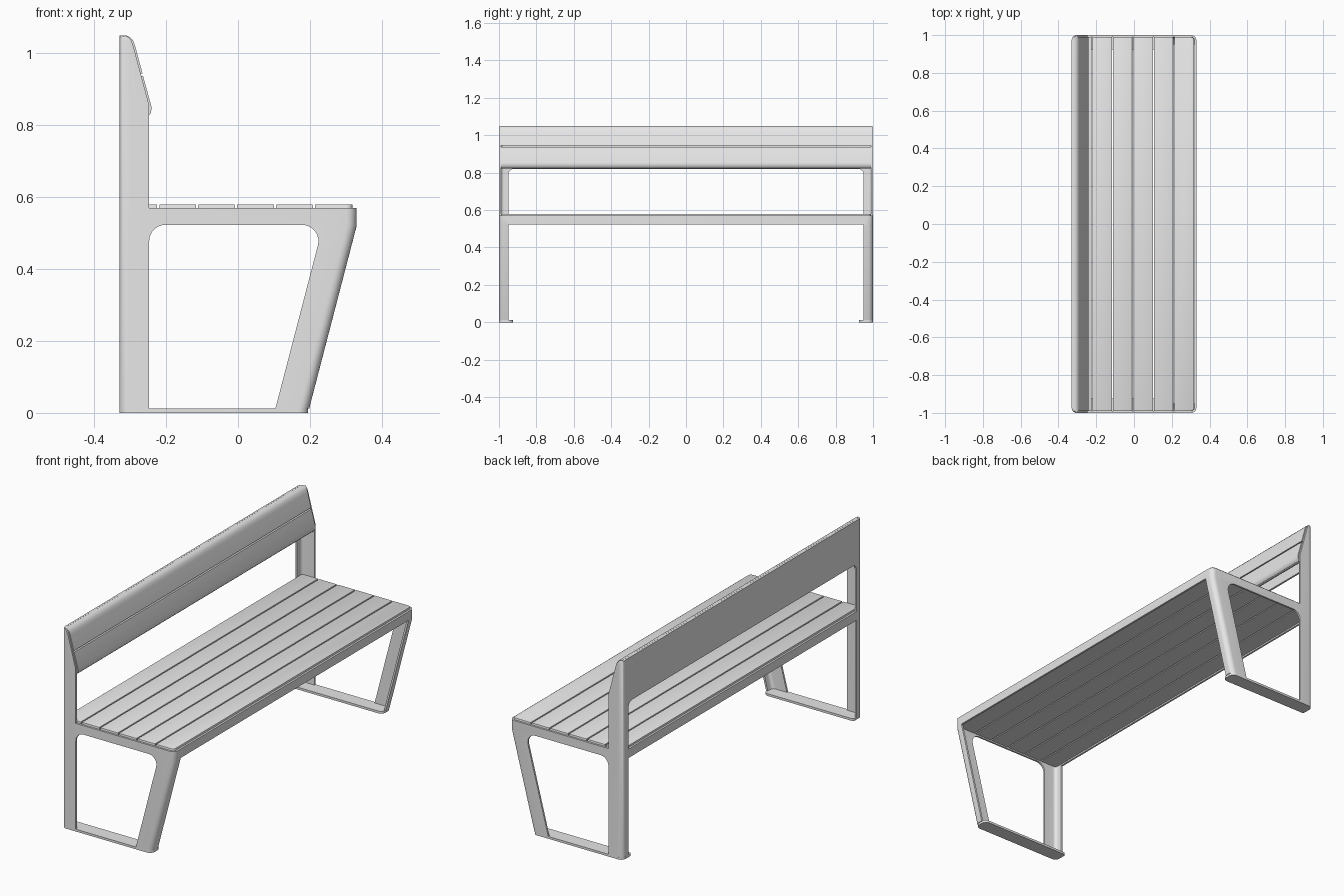
import bpy, bmesh, math
from mathutils import Vector

if "Cube" in bpy.data.objects:
    bpy.data.objects.remove(bpy.data.objects["Cube"])

grey = bpy.data.materials.new("light grey")
grey.diffuse_color = (0.8, 0.8, 0.8, 1)
grey.use_nodes = True
grey.node_tree.nodes["Principled BSDF"].inputs["Base Color"].default_value = grey.diffuse_color


def fillet(corners, steps=8):
    """Round the corners of a 2D outline given as (a, b, radius)."""
    out, n = [], len(corners)
    for i, (a, b, r) in enumerate(corners):
        p = Vector((a, b))
        if r == 0:
            out.append(p)
            continue
        u = (Vector(corners[i - 1][:2]) - p).normalized()
        v = (Vector(corners[(i + 1) % n][:2]) - p).normalized()
        half = u.angle(v) / 2
        d, w = r / math.tan(half), math.sin(half)
        for k in range(steps + 1):
            t = k / steps
            c0, c1, c2 = (1 - t) ** 2, 2 * w * t * (1 - t), t * t
            out.append((c0 * (p + u * d) + c1 * p + c2 * (p + v * d)) / (c0 + c1 + c2))
    return out


def prism(name, outline, axis, lo, hi, bevel_rule=None, radius=0.0, segments=6):
    """Extrude an outline along an axis; bevel the edges picked by a rule."""
    place = {"x": lambda a, b, c: (c, a, b),
             "y": lambda a, b, c: (a, c, b),
             "z": lambda a, b, c: (a, b, c)}[axis]
    bm = bmesh.new()
    low = [bm.verts.new(place(p[0], p[1], lo)) for p in outline]
    high = [bm.verts.new(place(p[0], p[1], hi)) for p in outline]
    n = len(outline)
    bm.faces.new(low)
    bm.faces.new(high[::-1])
    for i in range(n):
        j = (i + 1) % n
        bm.faces.new((low[i], low[j], high[j], high[i]))
    bmesh.ops.recalc_face_normals(bm, faces=bm.faces[:])
    if bevel_rule:
        picked = [e for e in bm.edges if bevel_rule(e.verts[0].co, e.verts[1].co)]
        bmesh.ops.bevel(bm, geom=picked, offset=radius, offset_type="OFFSET",
                        segments=segments, profile=0.5, affect="EDGES")
        bmesh.ops.recalc_face_normals(bm, faces=bm.faces[:])
    mesh = bpy.data.meshes.new(name)
    bm.to_mesh(mesh)
    bm.free()
    mesh.materials.append(grey)
    obj = bpy.data.objects.new(name, mesh)
    bpy.context.collection.objects.link(obj)
    return obj


def activate(obj):
    bpy.ops.object.select_all(action="DESELECT")
    obj.select_set(True)
    bpy.context.view_layer.objects.active = obj


def cut(obj, cutter):
    activate(obj)
    mod = obj.modifiers.new("cut", "BOOLEAN")
    mod.operation, mod.solver, mod.object = "DIFFERENCE", "EXACT", cutter
    bpy.ops.object.modifier_apply(modifier=mod.name)
    bpy.data.objects.remove(cutter)


def bend_edges(p, q):
    """Rear upright edges and front leg edges, where the sheet is bent."""
    mid = (p.x + q.x) / 2
    return abs(p.y - q.y) < 1e-4 and (mid < -0.315 or mid > 0.23)


# Bent sheet frame: outer block, hollowed, then cut open
outer = [(-0.33, 0.012), (0.198, 0.012), (0.33, 0.52), (0.33, 0.57), (-0.247, 0.57),
         (-0.247, 0.855), (-0.291, 1.02), (-0.297, 1.036), (-0.304, 1.045),
         (-0.314, 1.05), (-0.33, 1.05)]
inner = [(-0.32, -0.1), (0.1587, -0.1), (0.3197, 0.52), (0.3197, 1.2), (-0.32, 1.2)]
frame = prism("sheet_frame", outer, "y", -1, 1, bend_edges, 0.027)
cut(frame, prism("hollow", inner, "y", -0.99, 0.99, bend_edges, 0.017))

side_window = fillet([(-0.247, -0.1, 0), (0.0749, -0.1, 0),
                      (0.237, 0.523, 0.045), (-0.247, 0.523, 0.045)])
cut(frame, prism("side_window", side_window, "y", -2, 2))
cut(frame, prism("leg_opening", [(-0.95, -0.1), (0.95, -0.1), (0.95, 0.523), (-0.95, 0.523)],
                 "x", -1, 1))
back_window = fillet([(-0.95, 0.57, 0), (0.95, 0.57, 0), (0.95, 0.82, 0.03), (-0.95, 0.82, 0.03)])
cut(frame, prism("back_window", back_window, "x", -1, -0.28))

parts = [frame]

# Foot plates under each side
for side, label in ((-1, "left"), (1, "right")):
    plan = fillet([(-0.33, side * 0.925, 0.012), (0.195, side * 0.925, 0.025),
                   (0.195, side, 0.027), (-0.33, side, 0.027)])
    parts.append(prism("foot_plate_" + label, plan, "z", 0, 0.012))

# Seat slats
edges = [-0.319, -0.219, -0.111, -0.003, 0.106, 0.214, 0.3245]
for i in range(6):
    x0, x1 = edges[i], edges[i + 1] - 0.006
    r = 0.017 if i == 5 else 0
    plan = fillet([(x0, -0.9895, 0), (x1, -0.9895, r), (x1, 0.9895, r), (x0, 0.9895, 0)])
    parts.append(prism("seat_slat_%d" % (i + 1), plan, "z", 0.53, 0.58,
                       lambda p, q: p.z > 0.579 and q.z > 0.579, 0.002, 2))

# Backrest slats, the upper one wrapping over the top
upper = [(-0.3195, 1.05), (-0.311, 1.05), (-0.300, 1.045), (-0.292, 1.036), (-0.286, 1.02),
         (-0.2655, 0.944), (-0.296, 0.944), (-0.3195, 1.02)]
lower = [(-0.264, 0.937), (-0.2415, 0.855), (-0.2405, 0.845), (-0.243, 0.833),
         (-0.250, 0.825), (-0.261, 0.822), (-0.272, 0.830), (-0.294, 0.937)]
parts.append(prism("back_slat_upper", upper, "y", -0.9895, 0.9895))
parts.append(prism("back_slat_lower", lower, "y", -0.9895, 0.9895))

for obj in parts:
    activate(obj)
    bpy.ops.object.shade_smooth_by_angle(angle=math.radians(32))
